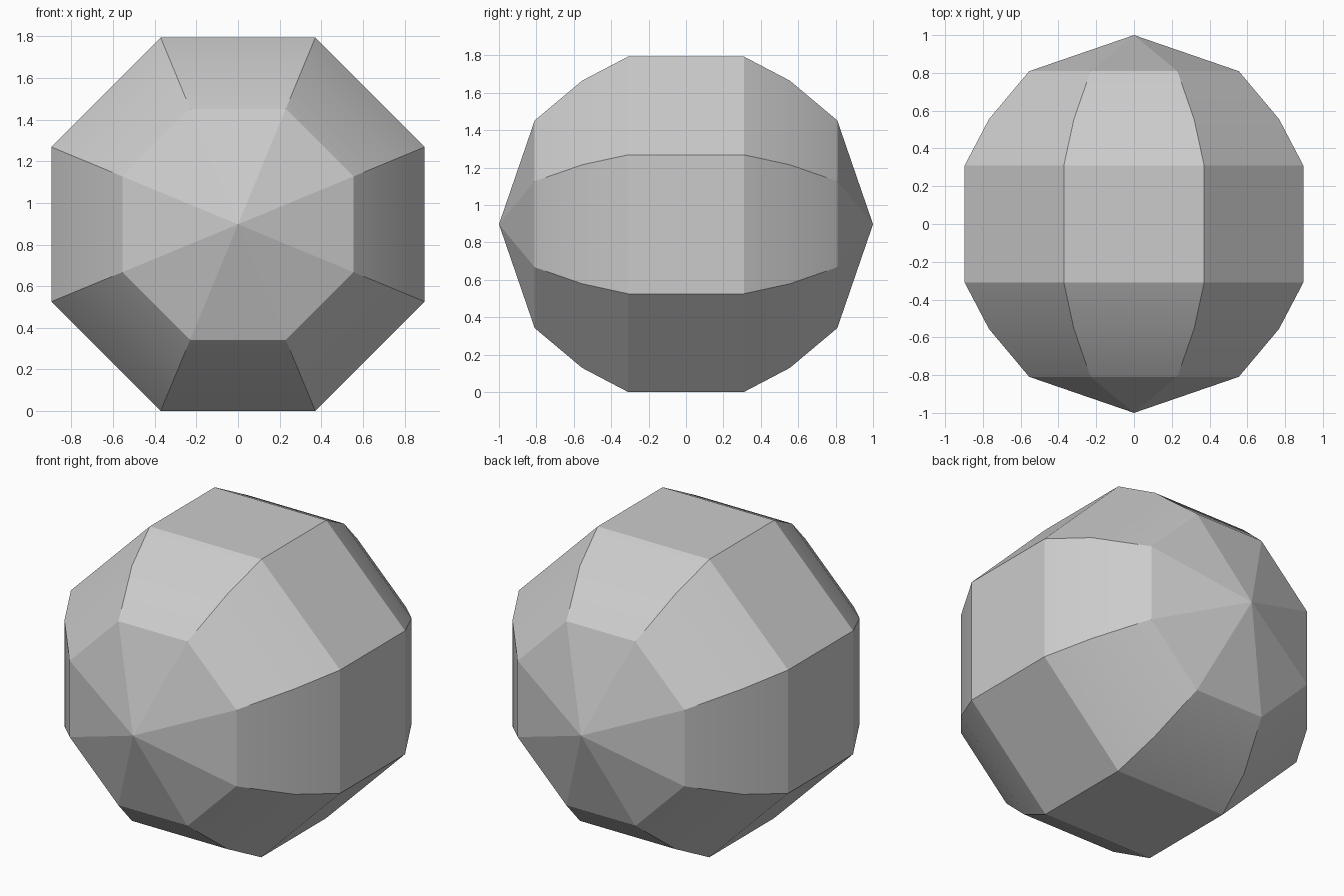
import bpy, bmesh
from math import cos, sin, pi, radians

cube = bpy.data.objects.get("Cube")
if cube:
    bpy.data.objects.remove(cube, do_unlink=True)

SIDES = 8
CENTRE_Z = 0.897
# Half profile along y: (position, distance from axis to flat side)
HALF = [(0.309, 0.897), (0.555, 0.768), (0.809, 0.555)]
profile = [(-y, r) for y, r in reversed(HALF)] + HALF

grey = bpy.data.materials.new("light_grey")
grey.use_nodes = True
colour = (0.6, 0.6, 0.6, 1)
grey.diffuse_color = colour
grey.node_tree.nodes["Principled BSDF"].inputs["Base Color"].default_value = colour

bm = bmesh.new()


def ring(y, apothem):
    """Octagon across the y axis, with a flat side on top."""
    r = apothem / cos(pi / SIDES)
    angles = [2 * pi * (i + 0.5) / SIDES for i in range(SIDES)]
    return [bm.verts.new((r * cos(a), y, CENTRE_Z + r * sin(a))) for a in angles]


# Bands between the rings
rings = [ring(y, r) for y, r in profile]
for a, b in zip(rings, rings[1:]):
    for i in range(SIDES):
        j = (i + 1) % SIDES
        bm.faces.new((a[i], a[j], b[j], b[i])).smooth = True

# Pointed end caps, flat shaded
for y, end in ((-1, rings[0]), (1, rings[-1])):
    tip = bm.verts.new((0, y, CENTRE_Z))
    for i in range(SIDES):
        bm.faces.new((end[i], end[(i + 1) % SIDES], tip)).smooth = False

# Only the shallow bend in each sloping band stays smooth
bmesh.ops.recalc_face_normals(bm, faces=bm.faces)
bm.normal_update()
for e in bm.edges:
    e.smooth = e.calc_face_angle() < radians(13) and all(f.smooth for f in e.link_faces)

mesh = bpy.data.meshes.new("faceted_ball")
bm.to_mesh(mesh)
bm.free()
mesh.materials.append(grey)
bpy.context.collection.objects.link(bpy.data.objects.new("faceted_ball", mesh))
